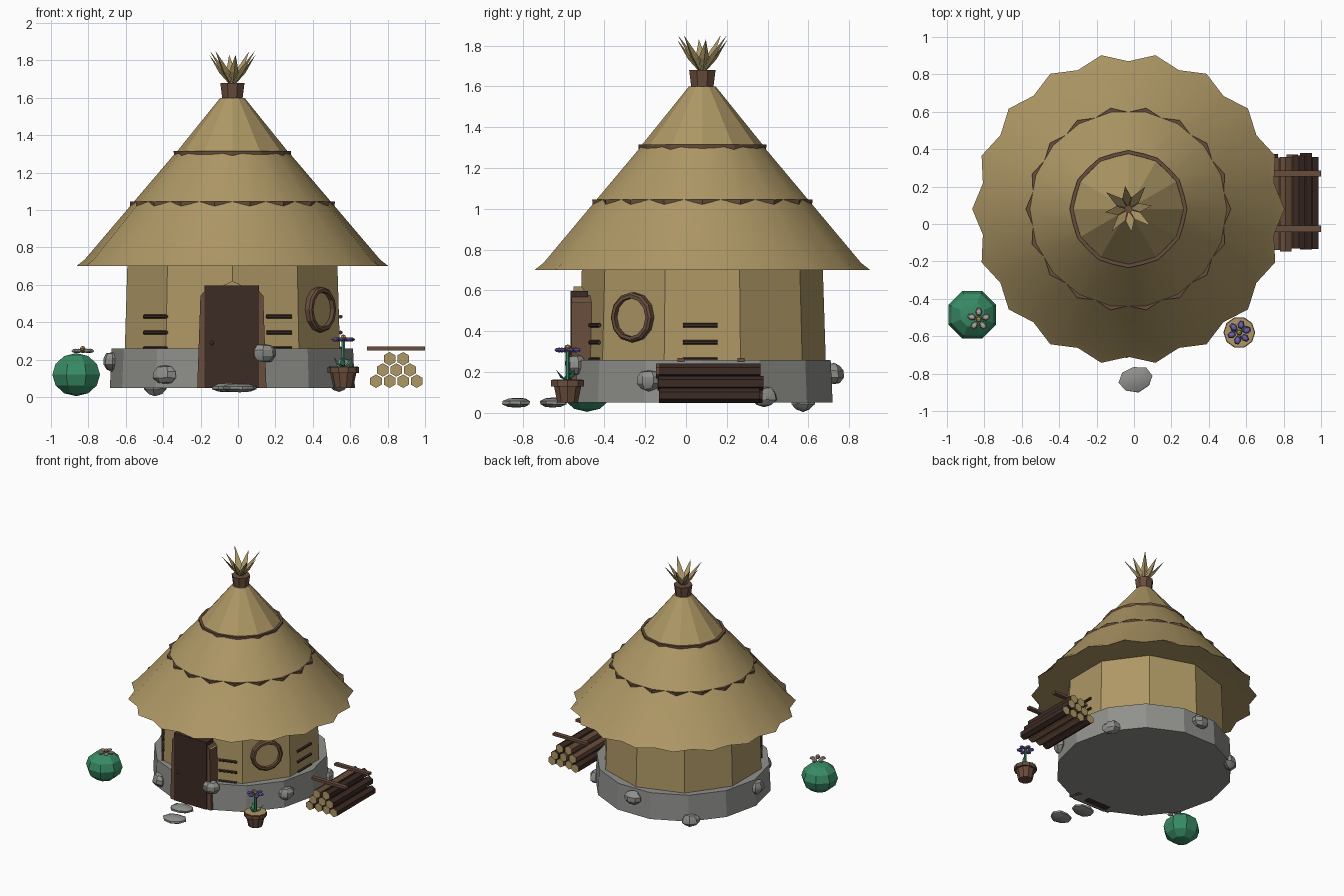
import bpy, bmesh, math, random
from mathutils import Vector, Matrix

if "Cube" in bpy.data.objects:
    bpy.data.objects.remove(bpy.data.objects["Cube"])
random.seed(4)
pi = math.pi
CX, CY = -0.03, 0.08   # hut axis


def mat(name, rgb):
    m = bpy.data.materials.new(name)
    m.diffuse_color = (*rgb, 1)
    m.use_nodes = True
    m.node_tree.nodes["Principled BSDF"].inputs["Base Color"].default_value = m.diffuse_color
    return m


STRAW = mat("straw", (0.42, 0.31, 0.13))
WOOD = mat("wood", (0.14, 0.075, 0.045))
DARK = mat("dark_wood", (0.045, 0.024, 0.018))
STONE = mat("stone", (0.28, 0.28, 0.265))
GREEN = mat("green", (0.04, 0.26, 0.13))
PURPLE = mat("purple", (0.17, 0.12, 0.42))
PALE = mat("pale_petal", (0.42, 0.39, 0.35))
GOLD = mat("gold", (0.45, 0.26, 0.07))


def make(name, verts, faces, *mats, smooth=None):
    me = bpy.data.meshes.new(name)
    me.from_pydata(verts, [], faces)
    ob = bpy.data.objects.new(name, me)
    bpy.context.collection.objects.link(ob)
    for m in mats:
        me.materials.append(m)
    bm = bmesh.new()
    bm.from_mesh(me)
    bmesh.ops.recalc_face_normals(bm, faces=bm.faces)
    bm.to_mesh(me)
    bm.free()
    if smooth:
        bpy.context.view_layer.objects.active = ob
        ob.select_set(True)
        bpy.ops.object.shade_smooth_by_angle(angle=math.radians(smooth))
        ob.select_set(False)
    return ob


def lathe(name, rings, n, *mats, at=(CX, CY), phase=0.0, closed=False, smooth=None):
    """Rings are (radius, z) or (radius, z, valley_radius) for scalloped edges."""
    verts, faces = [], []
    for ring in rings:
        r, z, v = (*ring, ring[0])[:3]
        for i in range(n):
            a, q = phase + 2 * pi * i / n, v if i % 2 else r
            verts.append((at[0] + q * math.cos(a), at[1] + q * math.sin(a), z))
    k = len(rings)
    for j in range(k if closed else k - 1):
        a, b = j * n, (j + 1) % k * n
        faces += [(a + i, a + (i + 1) % n, b + (i + 1) % n, b + i) for i in range(n)]
    if not closed:
        faces += [tuple(range(n)), tuple(range((k - 1) * n, k * n))]
    return make(name, verts, faces, *mats, smooth=smooth)


def rod(name, p, q, r, n, *mats):
    """Straight prism from p to q; a second material colours its ends."""
    p, q = Vector(p), Vector(q)
    rot = (q - p).to_track_quat('Z', 'Y')
    ring = [rot @ Vector((r * math.sin(2 * pi * i / n), r * math.cos(2 * pi * i / n), 0)) for i in range(n)]
    faces = [(i, (i + 1) % n, n + (i + 1) % n, n + i) for i in range(n)]
    faces += [tuple(range(n)), tuple(range(n, 2 * n))]
    ob = make(name, [p + v for v in ring] + [q + v for v in ring], faces, *mats)
    if len(mats) > 1:
        for f in ob.data.polygons:
            f.material_index = int(len(f.vertices) == n and n != 4)
    return ob


def box(name, lo, hi, m):
    v = [(x, y, z) for x in (lo[0], hi[0]) for y in (lo[1], hi[1]) for z in (lo[2], hi[2])]
    f = [(0, 1, 3, 2), (4, 5, 7, 6), (0, 1, 5, 4), (2, 3, 7, 6), (0, 2, 6, 4), (1, 3, 7, 5)]
    return make(name, v, f, m)


def blob(name, c, s, m, u=8, v=5, jitter=0.0, turn=0.0, smooth=None):
    bm = bmesh.new()
    bmesh.ops.create_uvsphere(bm, u_segments=u, v_segments=v, radius=1)
    for w in bm.verts:
        w.co *= 1 + random.uniform(-jitter, jitter)
    mtx = Matrix.Translation(c) @ Matrix.Rotation(turn, 4, 'Z') @ Matrix.Diagonal((*s, 1))
    bmesh.ops.transform(bm, matrix=mtx, verts=bm.verts)
    me = bpy.data.meshes.new(name)
    bm.to_mesh(me)
    bm.free()
    return make(name, [w.co[:] for w in me.vertices], [tuple(f.vertices) for f in me.polygons], m, smooth=smooth)


def prism(name, pts, y0, y1, m):
    """Front outline of (x, z) points extruded along y."""
    n = len(pts)
    v = [(x, y, z) for y in (y0, y1) for x, z in pts]
    f = [(i, (i + 1) % n, n + (i + 1) % n, n + i) for i in range(n)]
    return make(name, v, f + [tuple(range(n)), tuple(range(n, 2 * n))], m)


def polar(r, deg, z=0.0):
    a = math.radians(deg)
    return Vector((CX + r * math.cos(a), CY + r * math.sin(a), z))


# Foundation and wall
lathe("stone_base", [(0.655, 0.05), (0.645, 0.26)], 14, STONE)
lathe("wall", [(0.605, 0.25), (0.59, 0.72)], 10, STRAW, phase=pi / 10)

# Thatched roof with scalloped eave and two bands
lathe("roof_lower", [(0.5, 0.705), (0.835, 0.70, 0.79), (0.79, 0.735, 0.765), (0.535, 1.035, 0.525)],
      36, STRAW, smooth=35)
lathe("roof_middle", [(0.535, 1.035), (0.305, 1.305)], 18, STRAW, smooth=25)
lathe("roof_top", [(0.307, 1.30), (0.065, 1.60)], 12, STRAW)
lathe("lower_band", [(0.545, 1.0, 0.515), (0.548, 1.045, 0.518), (0.525, 1.045, 0.50), (0.50, 1.0, 0.49)],
      36, WOOD, closed=True)
lathe("upper_band", [(0.312, 1.28, 0.305), (0.314, 1.315, 0.307), (0.295, 1.315, 0.288), (0.28, 1.28)],
      24, WOOD, closed=True)

# Collar and straw tuft on the peak
lathe("collar", [(0.058, 1.59), (0.07, 1.68)], 8, WOOD, phase=pi / 8)
for i in range(8):
    a = 360 / 8 * i + 8
    far = 0.15 if i % 2 else 0.125
    tip, base = polar(far, a, 1.85 if i % 2 else 1.83), polar(0.005, a, 1.66)
    mid = polar(0.06, a, 1.745)
    side = Vector((-math.sin(math.radians(a)), math.cos(math.radians(a)), 0)) * 0.024
    ridge = polar(0.072, a, 1.735)
    make("tuft_blade", [base, mid - side, tip, mid + side, ridge],
         [(0, 1, 4), (1, 2, 4), (2, 3, 4), (3, 0, 4), (0, 3, 2, 1)], STRAW)

# Door with posts, lintel and knob
prism("door", [(-0.18, 0.05), (-0.18, 0.597), (0.113, 0.597), (0.113, 0.05)], -0.567, -0.48, DARK)
for s in (-1, 1):
    x = CX - 0.003
    prism("door_post", [(x + s * 0.185, 0.05), (x + s * 0.168, 0.54), (x + s * 0.14, 0.575),
                        (x + s * 0.14, 0.05)], -0.56, -0.46, WOOD)
prism("lintel", [(-0.2, 0.54), (-0.03, 0.62), (0.14, 0.54)], -0.55, -0.45, STRAW)
blob("door_knob", (-0.14, -0.572, 0.29), (0.012, 0.012, 0.012), WOOD, 6, 4)

# Round window on the front right wall facet
out = Vector((math.cos(math.radians(-36)), math.sin(math.radians(-36)), 0))
side, up = Vector((-out.y, out.x, 0)), Vector((0, 0, 1))
hub = polar(0.55, -36, 0.468)
verts, faces, N = [], [], 12
for r, d in ((0.122, 0), (0.122, 0.045), (0.112, 0.055), (0.095, 0.055), (0.095, 0)):
    verts += [hub + out * d + (side * math.cos(2 * pi * i / N) + up * math.sin(2 * pi * i / N)) * r
              for i in range(N)]
for j in range(5):
    a, b = j * N, (j + 1) % 5 * N
    faces += [(a + i, a + (i + 1) % N, b + (i + 1) % N, b + i) for i in range(N)]
make("window_frame", verts, faces, WOOD)
rod("window_pane", hub, hub + out * 0.03, 0.1, 12, STRAW)

# Short sticks set in the wall
for facet, shift, length in ((-144, 0.095, 0.2), (-72, 0.075, 0.14), (0, -0.01, 0.17)):
    t = Vector((-math.sin(math.radians(facet)), math.cos(math.radians(facet)), 0))
    for z in (0.26, 0.345, 0.43):
        c = polar(0.578, facet, z) + t * shift
        rod("wall_stick", c - t * length / 2, c + t * length / 2, 0.011, 6, DARK)

# Rocks around the base and stepping stones
for deg, z in ((-124, 0.12), (-75, 0.235), (-24, 0.16), (28, 0.08), (90, 0.19), (130, 0.06), (183, 0.19)):
    blob("base_rock", polar(0.645, deg, z), (0.05, 0.07, 0.052), STONE, 7, 5, 0.08, math.radians(deg), 30)
for x, y in ((0.01, -0.83), (-0.05, -0.65)):
    blob("stepping_stone", (x, y, 0.05), (0.095, 0.072, 0.025), STONE, 8, 5, 0.06, 0.2, 30)


def flower(name, x, y, z, n, r, petal):
    for i in range(n):
        a = 2 * pi * i / n + 0.3
        blob(name + "_petal", (x + r * math.cos(a), y + r * math.sin(a), z),
             (r * 0.6, r * 0.46, 0.012), petal, 6, 4, 0, a)
    blob(name + "_centre", (x, y, z + 0.012), (0.017, 0.017, 0.015), GOLD, 6, 4)


# Round cactus with a pale flower
blob("cactus", (-0.865, -0.485, 0.12), (0.138, 0.138, 0.115), GREEN, 8, 6, 0.0, pi / 8, 20)
flower("cactus_flower", -0.83, -0.51, 0.247, 5, 0.04, PALE)

# Potted flower
P = (0.563, -0.58)
lathe("pot", [(0.053, 0.05), (0.07, 0.13), (0.085, 0.13), (0.085, 0.16), (0.07, 0.16), (0.068, 0.15)],
      10, WOOD, at=P)
lathe("pot_soil", [(0.06, 0.14), (0.078, 0.163)], 10, STRAW, at=P)
rod("flower_stem", (*P, 0.15), (*P, 0.305), 0.01, 6, GREEN)
for a in (0.6, 2.6, 4.6):
    d, s = Vector((math.cos(a), math.sin(a), 0)), Vector((-math.sin(a), math.cos(a), 0))
    b = Vector((*P, 0.155))
    m = b + d * 0.035 + up * 0.025
    make("pot_leaf", [b, m + s * 0.016, b + d * 0.06 + up * 0.06, m - s * 0.016, m - up * 0.008],
         [(0, 1, 2, 3), (0, 1, 4), (1, 2, 4), (2, 3, 4), (3, 0, 4)], GREEN)
flower("pot_flower", *P, 0.308, 6, 0.042, PURPLE)

# Stacked firewood with two tie bars
for row in range(3):
    for i in range(4 - row):
        x, z = 0.738 + 0.0725 * (i + row / 2), 0.085 + 0.06 * row
        rod("log", (x, -0.12 - random.uniform(0, 0.03), z), (x, 0.35 + random.uniform(0, 0.03), z),
            0.036, 6, WOOD if (i + row) % 3 else DARK, STRAW)
        bpy.context.collection.objects[-1].data.transform(Matrix.Identity(4))
for y in (-0.025, 0.27):
    box("tie_bar", (0.69, y - 0.017, 0.25), (1.0, y + 0.017, 0.27), WOOD)
